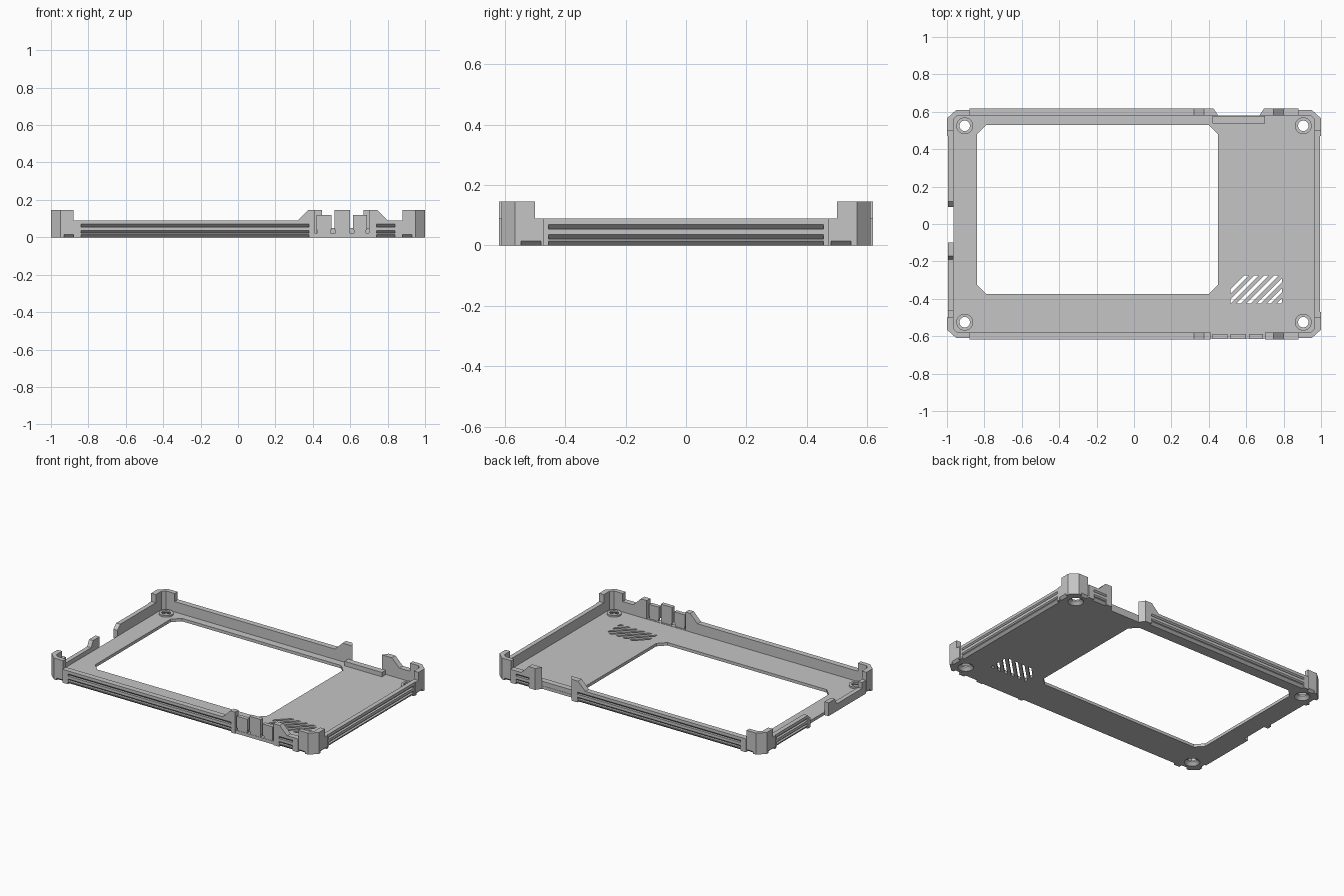
import bpy, bmesh
from mathutils import Matrix

if "Cube" in bpy.data.objects:
    bpy.data.objects.remove(bpy.data.objects["Cube"], do_unlink=True)

grey = bpy.data.materials.new("plain grey")
grey.use_nodes = True
colour = (0.56, 0.56, 0.56, 1)
grey.diffuse_color = colour
grey.node_tree.nodes["Principled BSDF"].inputs["Base Color"].default_value = colour


def finish(name, bm):
    mesh = bpy.data.meshes.new(name)
    bm.to_mesh(mesh)
    bm.free()
    mesh.materials.append(grey)
    ob = bpy.data.objects.new(name, mesh)
    bpy.context.collection.objects.link(ob)
    return ob


def prism(name, points, place, low, high):
    """Extrude a 2D outline; place(u, v, w) maps it into space."""
    bm = bmesh.new()
    ends = [[bm.verts.new(place(u, v, w)) for u, v in points] for w in (low, high)]
    for end in ends:
        bm.faces.new(end)
    n = len(points)
    for i in range(n):
        j = (i + 1) % n
        bm.faces.new((ends[0][i], ends[0][j], ends[1][j], ends[1][i]))
    bmesh.ops.recalc_face_normals(bm, faces=bm.faces)
    return finish(name, bm)


def cone(name, x, y, low, high, r_low, r_high):
    bm = bmesh.new()
    bmesh.ops.create_cone(bm, cap_ends=True, segments=32, radius1=r_low,
                          radius2=r_high, depth=high - low,
                          matrix=Matrix.Translation((x, y, (low + high) / 2)))
    return finish(name, bm)


def cut(ob, cutters, operation="DIFFERENCE"):
    """Apply each boolean cutter, then discard it."""
    for cutter in cutters:
        mod = ob.modifiers.new("cut", "BOOLEAN")
        mod.operation, mod.solver, mod.object = operation, "EXACT", cutter
        bpy.context.view_layer.objects.active = ob
        bpy.ops.object.modifier_apply(modifier=mod.name)
        bpy.data.objects.remove(cutter, do_unlink=True)


def rect(a, b, c, d):
    return [(a, c), (b, c), (b, d), (a, d)]


def chamfered(a, b, c, d, k):
    return [(a + k, c), (b - k, c), (b, c + k), (b, d - k),
            (b - k, d), (a + k, d), (a, d - k), (a, c + k)]


def flat(u, v, w):
    return (u, v, w)


# Outline (x, z) swept over y, and outline (y, z) swept over x
def sweep_y(u, v, w):
    return (u, w, v)


def sweep_x(u, v, w):
    return (w, u, v)


def grooves(place, face, start, end, bands):
    """Wedges whose visible side is a slope facing down and outward."""
    out = 0.01 if face > 0 else -0.01
    return [prism("groove_cutter", [(face + out, low), (face + out, high), (face, high),
                                    (face - 1.6 * out, low)], place, start, end)
            for low, high in bands]


FOOT = [(0, 0.015)]
BANDS = [(0.022, 0.036), (0.055, 0.07)] + FOOT
FLOOR, RAIL, TOP = 0.02, 0.09, 0.145
WALL = 0.618

# Floor plate with the display opening and the side port notch
floor = prism("floor_plate", chamfered(-0.975, 0.975, -0.585, 0.58, 0.03), flat, 0, FLOOR)
cut(floor, [prism("opening_cutter", chamfered(-0.84, 0.45, -0.375, 0.53, 0.05), flat, -1, 1),
            prism("port_cutter", rect(-1.1, -0.965, -0.10, 0.09), flat, -1, 1)])

# Screw rings, countersunk from below
for sx in (-1, 1):
    for sy in (-1, 1):
        x, y = sx * 0.905, sy * 0.525
        cut(floor, [cone("boss", x, y, 0.005, 0.03, 0.045, 0.045)], "UNION")
        cut(floor, [cone("hole_cutter", x, y, -0.05, 0.1, 0.028, 0.028),
                    cone("sink_cutter", x, y, -0.002, 0.02, 0.05, 0.028)])

# Diagonal vent slots, trimmed to a rectangle
for i in range(7):
    x = 0.416 + i * 0.0535
    slot = prism("vent_cutter", [(x, -0.45), (x + 0.023, -0.45),
                                 (x + 0.223, -0.25), (x + 0.2, -0.25)], flat, -0.1, 0.1)
    cut(slot, [prism("vent_limit", rect(0.515, 0.79, -0.425, -0.275), flat, -0.2, 0.2)],
        "INTERSECT")
    cut(floor, [slot])

# Corner posts, each with a low shoulder on the side wall
for sx in (-1, 1):
    for sy in (-1, 1):
        outline = [(0.88, 0.61), (0.95, 0.61), (1, 0.565), (1, 0.5), (0.965, 0.5),
                   (0.965, 0.56), (0.945, 0.58), (0.88, 0.58)]
        post = prism("corner_post", [(u * sx, v * sy) for u, v in outline], flat, 0, TOP)
        cut(post, grooves(sweep_x, sy * 0.61, *sorted((sx * 0.87, sx * 0.93)), FOOT))
        cut(post, grooves(sweep_y, sx, *sorted((sy * 0.48, sy * 0.545)), FOOT))
        if (sx, sy) != (-1, -1):
            shoulder = prism("post_shoulder", rect(*sorted((sy * 0.47, sy * 0.5)), 0, RAIL),
                             sweep_x, *sorted((sx * 0.965, sx)))
            cut(shoulder, grooves(sweep_y, sx, *sorted((sy * 0.48, sy * 0.545)), FOOT))

# Long walls: ramps rise to the tall section on either side of the cutout
for name, sy, gap_a, gap_b in (("front", -1, 0.41, 0.70), ("back", 1, 0.45, 0.67)):
    span = sorted((sy * 0.58, sy * WALL))
    left = [(-0.88, 0), (gap_a, 0), (gap_a, TOP), (0.375, TOP), (0.32, RAIL), (-0.88, RAIL)]
    right = [(gap_b, 0), (0.88, 0), (0.88, RAIL), (0.80, RAIL), (0.745, TOP), (gap_b, TOP)]
    for part, outline, a, b, end, slant in (("long", left, -0.84, 0.38, gap_a, -0.03),
                                            ("short", right, 0.74, 0.84, gap_b, 0.03)):
        wall = prism(name + "_wall_" + part, outline, sweep_y, *span)
        cut(wall, grooves(sweep_x, sy * WALL, a, b, BANDS))
        if name == "back":
            # Slanted ends facing the cutout
            cut(wall, [prism("end_cutter", [(end, 0.58), (end + slant, 0.625), (end, 0.625),
                                            (end - slant, 0.6)], flat, -1, 1)])

# Spring buttons in the front cutout
prism("button_sill", rect(0.41, 0.70, 0, 0.022), sweep_y, -0.612, -0.58)
for a, b, height in ((0.42, 0.50, 0.12), (0.515, 0.60, TOP), (0.615, 0.69, 0.12)):
    prism("button_tongue", rect(a + 0.005, b - 0.005, 0.01, 0.05), sweep_y, -0.61, -0.59)
    prism("button_pad", rect(a, b, 0.04, height), sweep_y, -0.615, -0.588)

# Low lip behind the rear cutout
prism("rear_lip", rect(0.42, 0.70, 0.01, 0.05), sweep_y, 0.538, 0.578)

# Side walls; the -x side is lowered and interrupted by the port
plain = prism("side_wall_plain", rect(-0.47, 0.47, 0, RAIL), sweep_x, 0.965, 0.995)
cut(plain, grooves(sweep_y, 0.995, -0.455, 0.455, BANDS))
rear = prism("side_wall_rear", [(0.09, 0), (0.47, 0), (0.47, RAIL), (0.12, RAIL), (0.09, 0.06)],
             sweep_x, -0.995, -0.965)
cut(rear, grooves(sweep_y, -0.995, 0.12, 0.455, BANDS))
prism("side_wall_front", [(-0.5, 0), (-0.10, 0), (-0.10, RAIL), (-0.17, RAIL),
                          (-0.19, 0.05), (-0.46, 0.05), (-0.46, RAIL), (-0.5, RAIL)],
      sweep_x, -0.995, -0.965)
